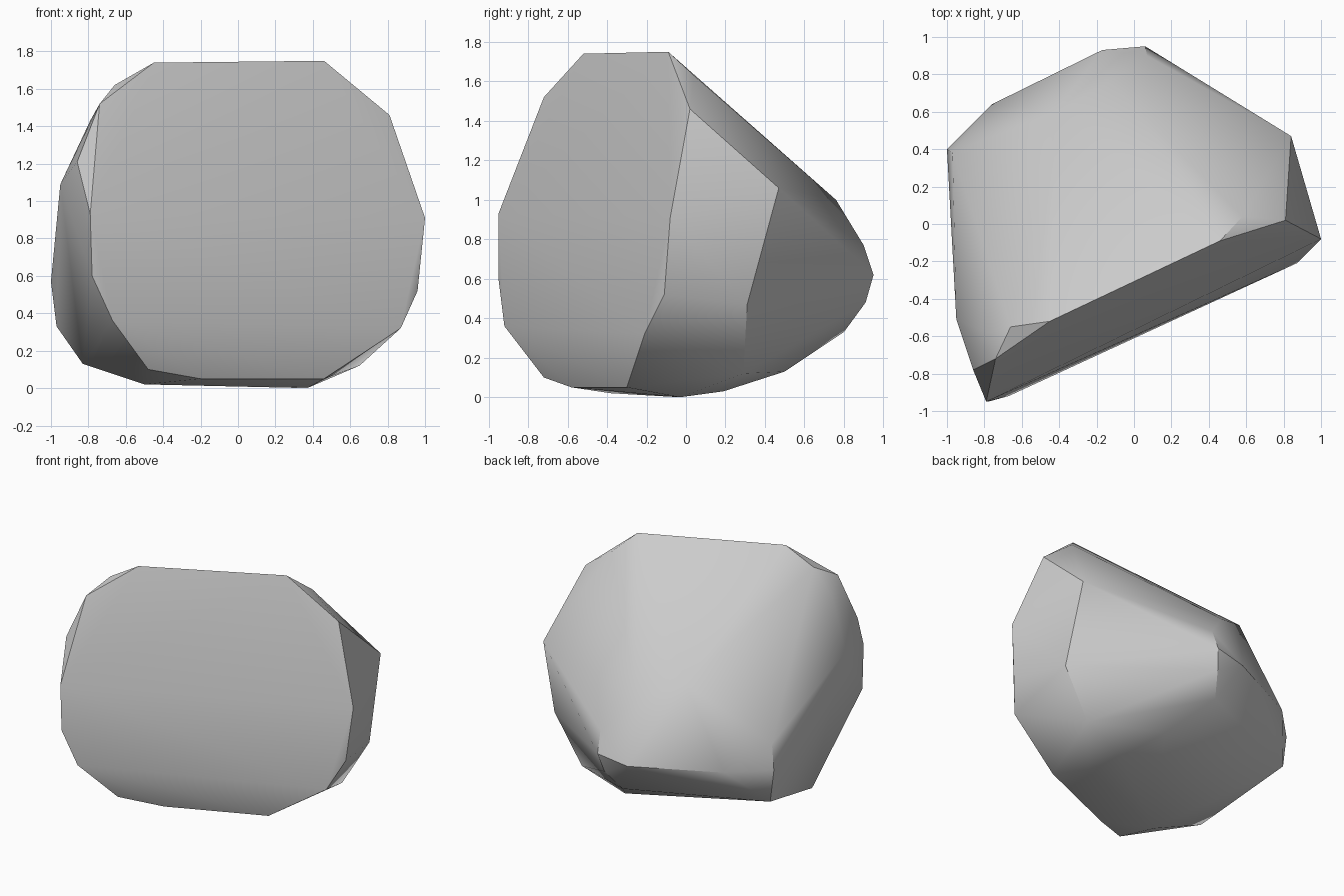
import bpy
import bmesh
import math
from mathutils import Vector

default_cube = bpy.data.objects.get("Cube")
if default_cube:
    bpy.data.objects.remove(default_cube, do_unlink=True)

# Corner points of the boulder, in hundredths of a unit
# Outline of the broad split face on the front
front_outline = [
    (-45, -52, 174), (46, -9, 175), (81, 2, 146), (100, -8, 91),
    (96, -11, 52), (87, -21, 32), (46, -30, 5), (-20, -58, 5),
    (-48, -72, 10), (-67, -92, 36), (-78, -95, 60), (-79, -95, 93),
    (-74, -72, 152),
]

# Chipped edge on the low-x side
side_chips = [
    (-66, -55, 162), (-79, -58, 143), (-86, -78, 121), (-95, -51, 109),
    (-97, 38, 75), (-100, 40, 57), (-97, 40, 33), (-83, -29, 13),
]

# Sloping back and its blunt lower nose
back_slope = [
    (58, 4, 163), (84, 47, 106), (86, 31, 47), (-13, 76, 100),
    (-42, 60, 113), (7, 90, 77), (6, 95, 62), (-17, 93, 58),
    (-76, 64, 58), (3, 91, 48), (-4, 80, 33),
]

# Worn underside
underside = [
    (37, -3, 0), (28, 19, 3), (15, 50, 13), (65, 29, 12), (-50, -38, 2),
]


def flat_colour(name, colour):
    material = bpy.data.materials.new(name)
    material.use_nodes = True
    material.diffuse_color = colour
    shader = material.node_tree.nodes["Principled BSDF"]
    shader.inputs["Base Color"].default_value = colour
    shader.inputs["Roughness"].default_value = 0.9
    return material


def hull_object(name, corners, material):
    """Wrap a tight convex skin around the corner points."""
    bm = bmesh.new()
    for corner in corners:
        bm.verts.new(Vector(corner) / 100)
    bmesh.ops.convex_hull(bm, input=bm.verts[:])
    loose = [vert for vert in bm.verts if not vert.link_faces]
    bmesh.ops.delete(bm, geom=loose, context="VERTS")
    bmesh.ops.recalc_face_normals(bm, faces=bm.faces[:])
    mesh = bpy.data.meshes.new(name)
    bm.to_mesh(mesh)
    bm.free()
    mesh.materials.append(material)
    obj = bpy.data.objects.new(name, mesh)
    bpy.context.collection.objects.link(obj)
    return obj


# Boulder with soft facets and crisp broken edges
stone_grey = flat_colour("stone grey", (0.6, 0.6, 0.6, 1))
boulder = hull_object("boulder", front_outline + side_chips + back_slope + underside, stone_grey)
bpy.ops.object.select_all(action="DESELECT")
boulder.select_set(True)
bpy.context.view_layer.objects.active = boulder
bpy.ops.object.shade_smooth_by_angle(angle=math.radians(30))
